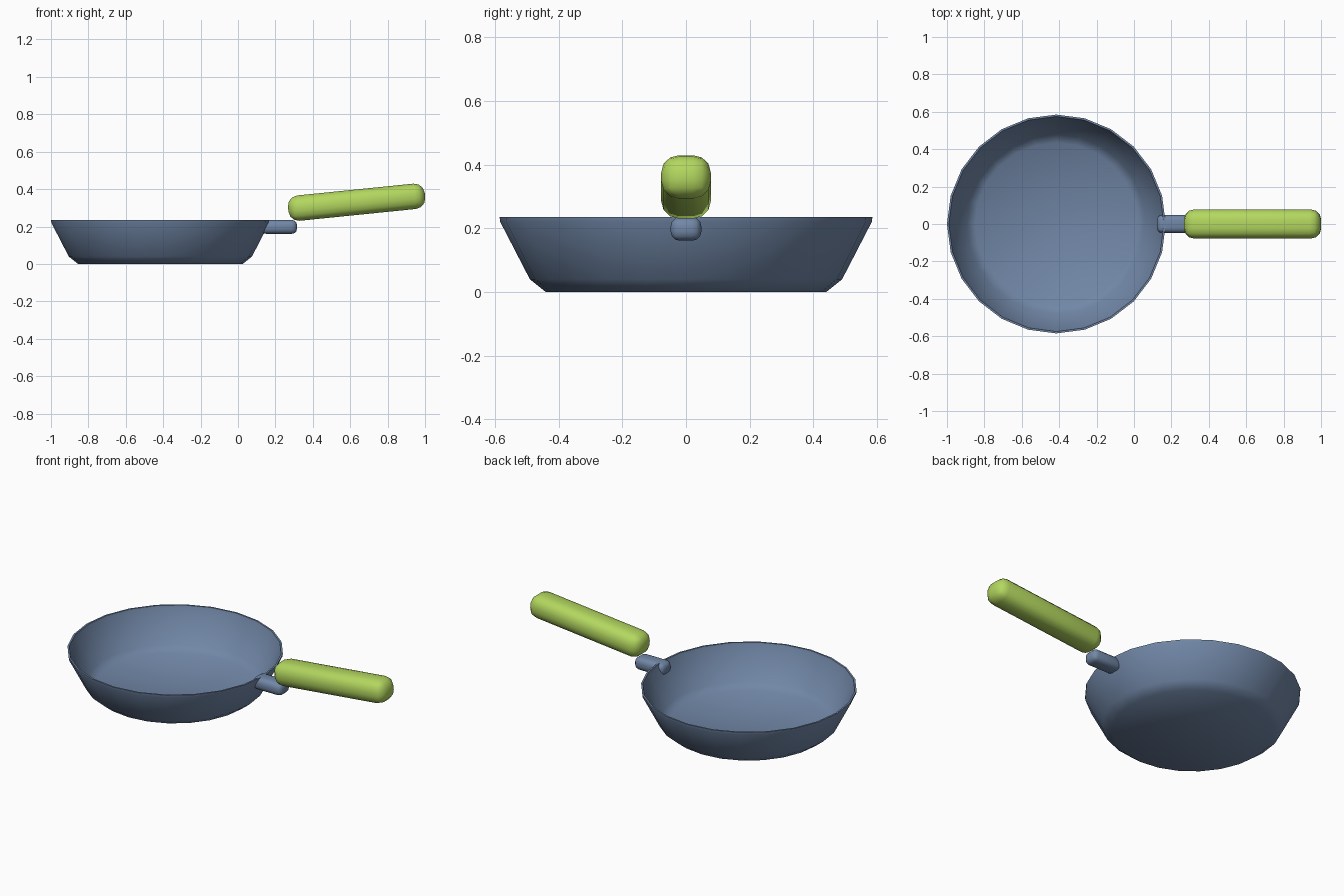
import bpy, bmesh, math

if "Cube" in bpy.data.objects:
    bpy.data.objects.remove(bpy.data.objects["Cube"])

def material(name, rgb):
    m = bpy.data.materials.new(name)
    m.diffuse_color = (*rgb, 1)
    m.use_nodes = True
    m.node_tree.nodes["Principled BSDF"].inputs["Base Color"].default_value = m.diffuse_color
    return m

BLUE = material("slate blue", (0.165, 0.242, 0.385))
GREEN = material("lime green", (0.45, 0.68, 0.115))

def finish(bm, name, mat, angle):
    bmesh.ops.recalc_face_normals(bm, faces=bm.faces)
    me = bpy.data.meshes.new(name)
    bm.to_mesh(me)
    bm.free()
    me.materials.append(mat)
    ob = bpy.data.objects.new(name, me)
    bpy.context.collection.objects.link(ob)
    bpy.ops.object.select_all(action='DESELECT')
    ob.select_set(True)
    bpy.context.view_layer.objects.active = ob
    bpy.ops.object.shade_smooth_by_angle(angle=math.radians(angle))
    return ob

def lathe(name, profile, sides, mat):
    """Revolve (radius, z) points; both ends are closed with flat discs."""
    bm = bmesh.new()
    rings = [[bm.verts.new((r * math.cos(2 * math.pi * i / sides),
                            r * math.sin(2 * math.pi * i / sides), z))
              for i in range(sides)] for r, z in profile]
    for a, b in zip(rings, rings[1:]):
        for i in range(sides):
            j = (i + 1) % sides
            bm.faces.new((a[i], a[j], b[j], b[i]))
    bm.faces.new(rings[0])
    bm.faces.new(rings[-1])
    return finish(bm, name, mat, 50)

def rounded_box(name, size, bevel, segments, mat):
    bm = bmesh.new()
    bmesh.ops.create_cube(bm, size=1)
    bmesh.ops.scale(bm, vec=size, verts=bm.verts)
    bmesh.ops.bevel(bm, geom=bm.edges[:], offset=bevel, segments=segments,
                    profile=0.5, affect='EDGES')
    return finish(bm, name, mat, 50)

# Pan: outside from base to rim, then down the inside to the floor
pan = lathe("pan", [(0.44, 0), (0.49, 0.04), (0.583, 0.22), (0.585, 0.235),
                    (0.575, 0.235), (0.572, 0.222), (0.478, 0.045),
                    (0.435, 0.015)], 24, BLUE)
pan.location = (-0.415, 0, 0)

# Short bracket joining the pan and the grip
bracket = rounded_box("handle_bracket", (0.193, 0.096, 0.074), 0.028, 3, BLUE)
bracket.location = (0.219, 0, 0.198)

# Grip, tilted up towards its free end
grip = rounded_box("handle_grip", (0.735, 0.156, 0.136), 0.055, 3, GREEN)
grip.location = (0.634, 0, 0.33)
grip.rotation_euler = (0, math.radians(-5.8), 0)
